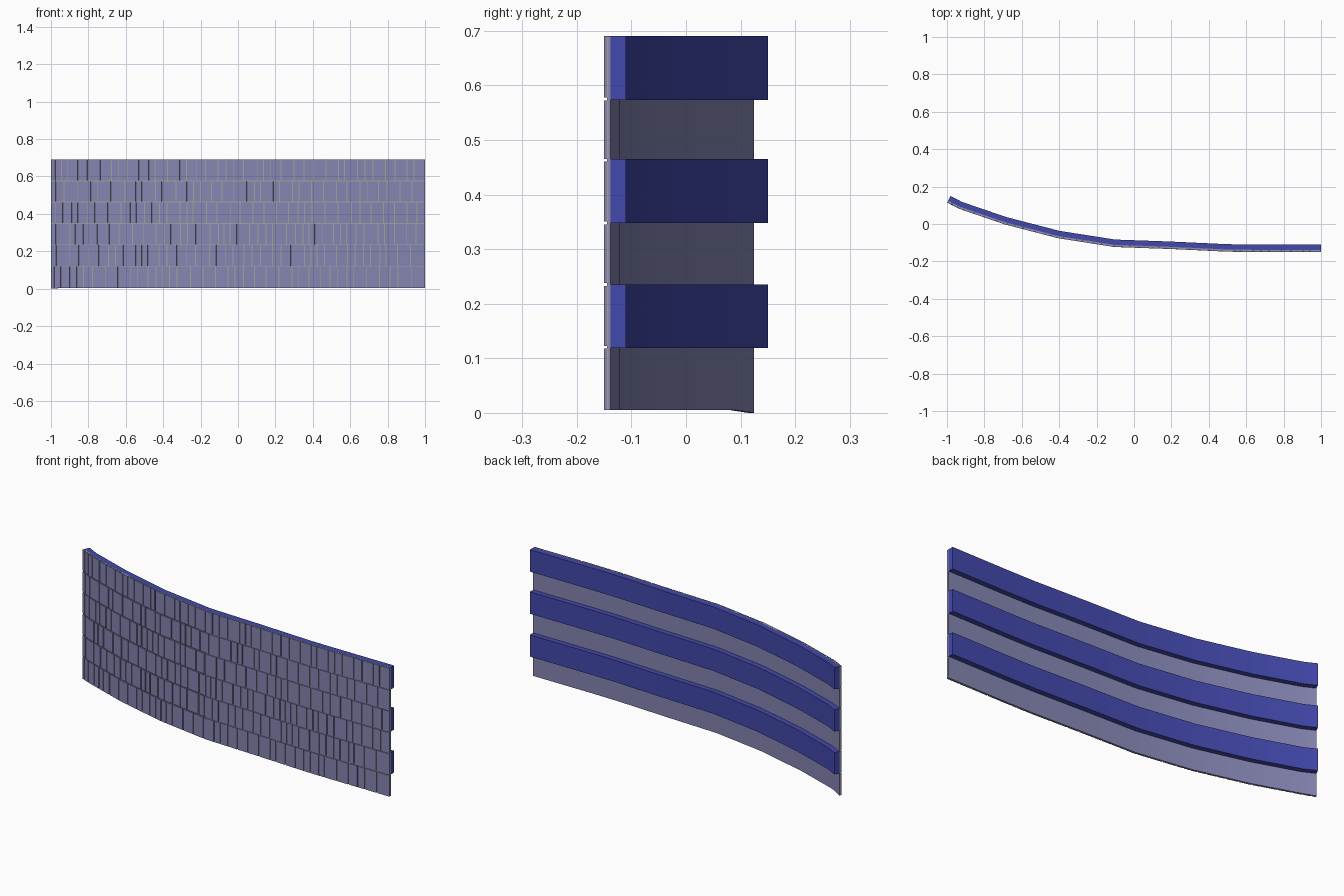
import bpy, bmesh, random
from mathutils import Vector

if "Cube" in bpy.data.objects:
    bpy.data.objects.remove(bpy.data.objects["Cube"])

random.seed(4)

# Plan curve of the wall (line where the rails meet the backing)
PATH = [Vector(p) for p in [(-0.994, 0.125), (-0.93, 0.092), (-0.69, 0.01),
        (-0.405, -0.064), (-0.105, -0.111), (0.2, -0.122), (0.5, -0.136),
        (0.65, -0.138), (1.0, -0.138)]]


def normal(a, b):
    d = (b - a).normalized()
    return Vector((-d.y, d.x))


NORMALS = [normal(a, b) for a, b in zip(PATH, PATH[1:])]
MITERS = [NORMALS[0]]
for n0, n1 in zip(NORMALS, NORMALS[1:]):
    m = (n0 + n1).normalized()
    MITERS.append(m / m.dot(n1))
MITERS.append(NORMALS[-1])


def sample(x):
    """Point and normal of the plan curve at x."""
    for i in range(len(PATH) - 1):
        a, b = PATH[i], PATH[i + 1]
        if x <= b.x or i == len(PATH) - 2:
            t = (x - a.x) / (b.x - a.x)
            return a.lerp(b, t), MITERS[i].lerp(MITERS[i + 1], t)


def add_strip(bm, x0, x1, front, back, z0, z1, dip=0.0):
    """Sweep a rectangular section along the curve; dip lowers the far left corner."""
    xs = [x0] + [p.x for p in PATH if x0 + 1e-4 < p.x < x1 - 1e-4] + [x1]
    rings = []
    for x in xs:
        p, n = sample(x)
        low = z0 - dip * max(0.0, (PATH[1].x - x) / (PATH[1].x - PATH[0].x))
        ring = []
        for off, z in ((front, low), (back, low), (back, z1), (front, z1)):
            q = p + n * off
            ring.append(bm.verts.new((q.x, q.y, z)))
        rings.append(ring)
    for r, s in zip(rings, rings[1:]):
        for j in range(4):
            bm.faces.new((r[j], r[(j + 1) % 4], s[(j + 1) % 4], s[j]))
    bm.faces.new(rings[0][::-1])
    bm.faces.new(rings[-1])


def finish(bm, name, mat):
    bmesh.ops.recalc_face_normals(bm, faces=bm.faces)
    me = bpy.data.meshes.new(name)
    bm.to_mesh(me)
    bm.free()
    ob = bpy.data.objects.new(name, me)
    bpy.context.collection.objects.link(ob)
    me.materials.append(mat)
    bpy.ops.object.select_all(action='DESELECT')
    ob.select_set(True)
    bpy.context.view_layer.objects.active = ob
    bpy.ops.object.shade_smooth_by_angle()
    return ob


def material(name, color):
    m = bpy.data.materials.new(name)
    m.diffuse_color = color
    m.use_nodes = True
    m.node_tree.nodes["Principled BSDF"].inputs["Base Color"].default_value = m.diffuse_color
    return m


panel_mat = material("slate_violet", (0.235, 0.235, 0.45, 1))
joint_mat = material("joint_grey", (0.36, 0.36, 0.32, 1))
rail_mat = material("deep_blue", (0.055, 0.065, 0.41, 1))

X0, X1 = PATH[0].x, PATH[-1].x
ROWS = [0.005, 0.12, 0.235, 0.348, 0.463, 0.575, 0.69]
DIP = 0.005

# Smooth backing sheet and grey joint layer
bm = bmesh.new()
add_strip(bm, X0, X1, -0.004, 0.0, 0.005, 0.69, DIP)
finish(bm, "backing_sheet", panel_mat)
bm = bmesh.new()
add_strip(bm, X0, X1, -0.007, -0.004, 0.005, 0.689, DIP)
finish(bm, "joint_layer", joint_mat)

# Six rows of facing tiles of uneven width
GAP = 0.005
for r, (z0, z1) in enumerate(zip(ROWS, ROWS[1:])):
    bm = bmesh.new()
    x, first = X0, True
    while x < X1 - 1e-4:
        end = x + (random.uniform(0.015, 0.03) if first else random.uniform(0.03, 0.075))
        if X1 - end < 0.03:
            end = X1
        lo = z0 if r == 0 else z0 + GAP / 2
        hi = z1 if r == 5 else z1 - GAP / 2
        add_strip(bm, x if first else x + GAP / 2, end if end == X1 else end - GAP / 2,
                  -0.012, -0.006, lo, hi, DIP if r == 0 else 0.0)
        x, first = end, False
    finish(bm, f"tile_row_{r + 1}", panel_mat)

# Three curved rails on the back
for i, (z0, z1) in enumerate([(0.119, 0.235), (0.348, 0.465), (0.573, 0.69)]):
    bm = bmesh.new()
    add_strip(bm, X0, X1, 0.0, 0.028, z0, z1)
    finish(bm, f"back_rail_{i + 1}", rail_mat)
